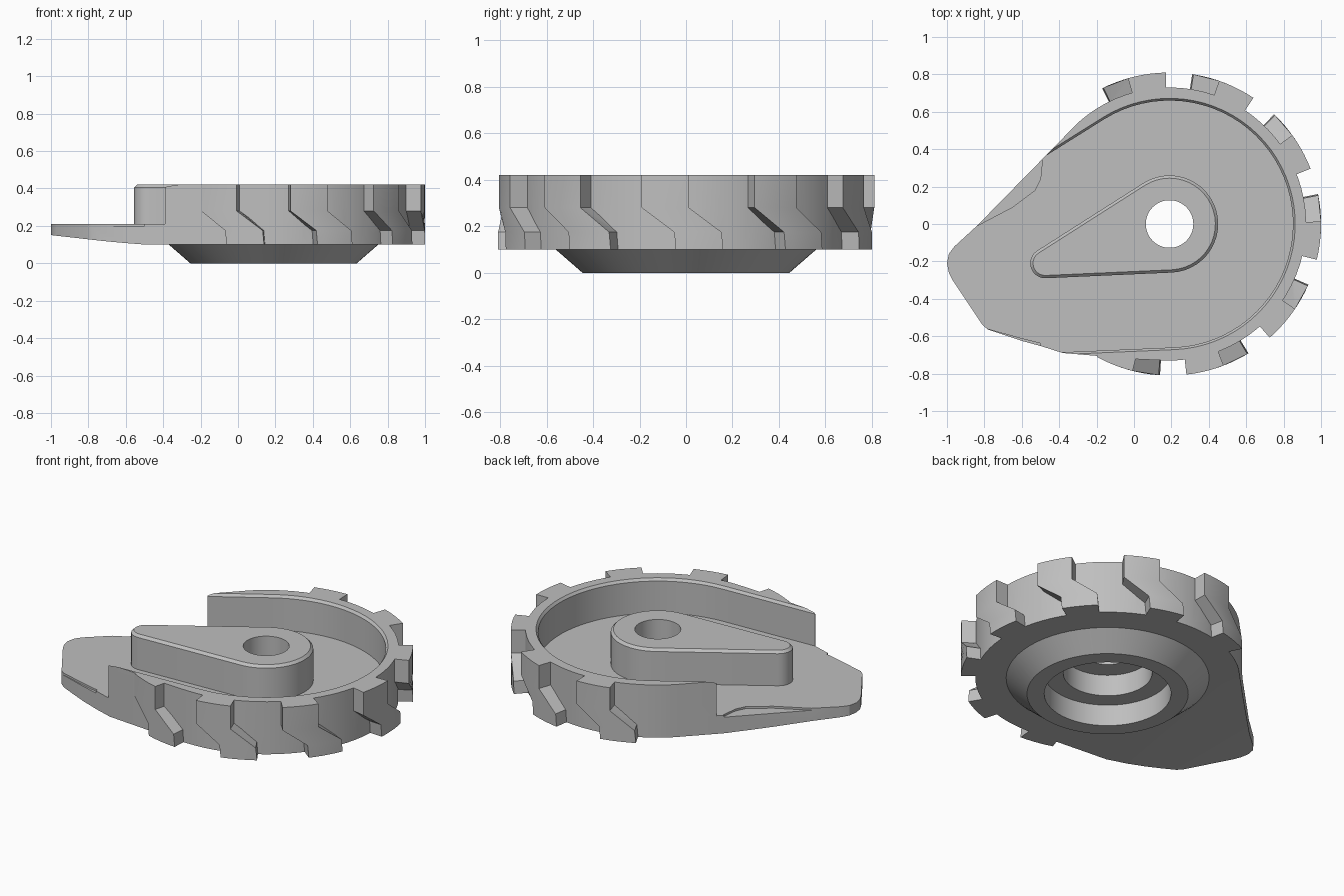
import bpy
import bmesh
from math import radians, cos, sin

cube = bpy.data.objects.get("Cube")
if cube:
    bpy.data.objects.remove(cube, do_unlink=True)

CX = 0.19  # wheel axis
FLOOR, TOP = 0.21, 0.42

grey = bpy.data.materials.new("plain_grey")
grey.use_nodes = True
grey.diffuse_color = (0.52, 0.52, 0.52, 1)
grey.node_tree.nodes["Principled BSDF"].inputs["Base Color"].default_value = (0.52, 0.52, 0.52, 1)


def arc(r, a0, a1, n, cx=CX, cy=0.0):
    steps = [radians(a0 + (a1 - a0) * i / n) for i in range(n + 1)]
    return [(cx + r * cos(a), cy + r * sin(a)) for a in steps]


def loft(name, layers):
    """Solid through matching counter-clockwise outlines, given as (points, z)."""
    bm = bmesh.new()
    rings = [[bm.verts.new((x, y, z)) for x, y in pts] for pts, z in layers]
    n = len(rings[0])
    bm.faces.new(rings[0][::-1])
    bm.faces.new(rings[-1])
    for low, high in zip(rings, rings[1:]):
        for i in range(n):
            j = (i + 1) % n
            bm.faces.new((low[i], low[j], high[j], high[i]))
    bmesh.ops.recalc_face_normals(bm, faces=bm.faces)
    mesh = bpy.data.meshes.new(name)
    bm.to_mesh(mesh)
    bm.free()
    mesh.materials.append(grey)
    ob = bpy.data.objects.new(name, mesh)
    bpy.context.collection.objects.link(ob)
    return ob


def boolean(target, tool, operation="DIFFERENCE", keep=False):
    mod = target.modifiers.new("join", "BOOLEAN")
    mod.operation = operation
    mod.solver = "EXACT"
    mod.object = tool
    bpy.context.view_layer.objects.active = target
    bpy.ops.object.modifier_apply(modifier=mod.name)
    if not keep:
        bpy.data.objects.remove(tool, do_unlink=True)


def circle(r):
    return arc(r, 0, 360, 64)[:-1]


# Teardrop plate outline with a pointed lip on the right-hand end
outline = arc(0.73, -92, 132, 48) + [
    (-0.84, -0.01), (-0.96, -0.12), (-0.99, -0.16), (-1, -0.21), (-0.99, -0.26),
    (-0.97, -0.3), (-0.81, -0.54), (-0.78, -0.565), (-0.6, -0.625), (-0.5, -0.652),
    (-0.38, -0.69), (-0.2, -0.705), (0, -0.722)]
body = loft("wheel_body", [(outline, 0.1), (outline, TOP)])

# Kinked tread blocks around the rim
for k in range(7):
    start = -118.6 + 35 * k
    layers = []
    for z, shift in ((0.1, 10.5), (0.175, 10), (0.28, 0), (TOP, 0)):
        a0 = start + shift
        a1 = a0 + 14.5
        layers.append((arc(0.81, a0, a1, 5) + arc(0.7, a1, a0, 5), z))
    boolean(body, loft("tread_block", layers), "UNION")


# Open pocket, parallel to the cam, with a chamfered rim
def pocket(r):
    ring = arc(r, -87.5, 122, 44)
    bx, by = ring[0]
    tx, ty = ring[-1]
    far = (tx - 0.305, ty - 0.191)
    near = (-0.39, by - (bx + 0.39) * 0.0437)
    return ring + [far, (-0.6, 0.55), (-1.2, 0.55), (-1.2, -0.9), (-0.392, -0.9), near]


boolean(body, loft("pocket_cutter", [
    (pocket(0.66), FLOOR), (pocket(0.66), 0.405), (pocket(0.672), TOP), (pocket(0.672), 0.5)]))

# Upswept underside of the lip
sweep = [(-1.1, -0.05), (-0.4, -0.05), (-0.44, 0.093), (-0.52, 0.102),
         (-0.6, 0.108), (-0.7, 0.117), (-0.8, 0.128), (-1.1, 0.162)]
under = loft("underside_cutter", [(sweep, -1), (sweep, 1)])
under.rotation_euler.x = radians(90)
bpy.context.view_layer.update()
boolean(body, under)

# Shallow relief steps along both edges of the lip
back_step = [(-0.84, -0.01), (-0.65, 0.09), (-0.53, 0.18), (-0.5, 0.24),
             (-0.49, 0.34), (-0.6, 0.4), (-0.9, 0.05)]
front_step = [(-0.79, -0.56), (-0.78, -0.7), (-0.5, -0.7), (-0.5, -0.638), (-0.62, -0.608)]
for pts in (back_step, front_step):
    boolean(body, loft("step_cutter", [(pts, FLOOR - 0.012), (pts, 0.3)]))


# Teardrop cam standing on the floor
def cam_outline(inset):
    return (arc(0.26 - inset, -87.5, 122, 26)
            + arc(0.08 - inset, 122, 272.5, 10, -0.475, -0.21))


cam = loft("cam", [(cam_outline(0), FLOOR - 0.005), (cam_outline(0), 0.405),
                   (cam_outline(0.015), TOP)])

# Conical hub underneath
hub = loft("hub", [(circle(0.445), 0), (circle(0.56), 0.1)])

# Stepped bore through everything
bore = loft("bore_cutter", [(circle(0.35), -0.1), (circle(0.35), 0.13), (circle(0.245), 0.13),
                            (circle(0.245), 0.26), (circle(0.127), 0.26), (circle(0.127), 0.5)])
for part in (body, cam, hub):
    boolean(part, bore, keep=True)
bpy.data.objects.remove(bore, do_unlink=True)

# Smooth curves, crisp edges
bpy.ops.object.select_all(action="DESELECT")
for part in (body, cam, hub):
    part.select_set(True)
    bpy.context.view_layer.objects.active = part
    bpy.ops.object.shade_smooth_by_angle(angle=radians(25))
    part.select_set(False)
